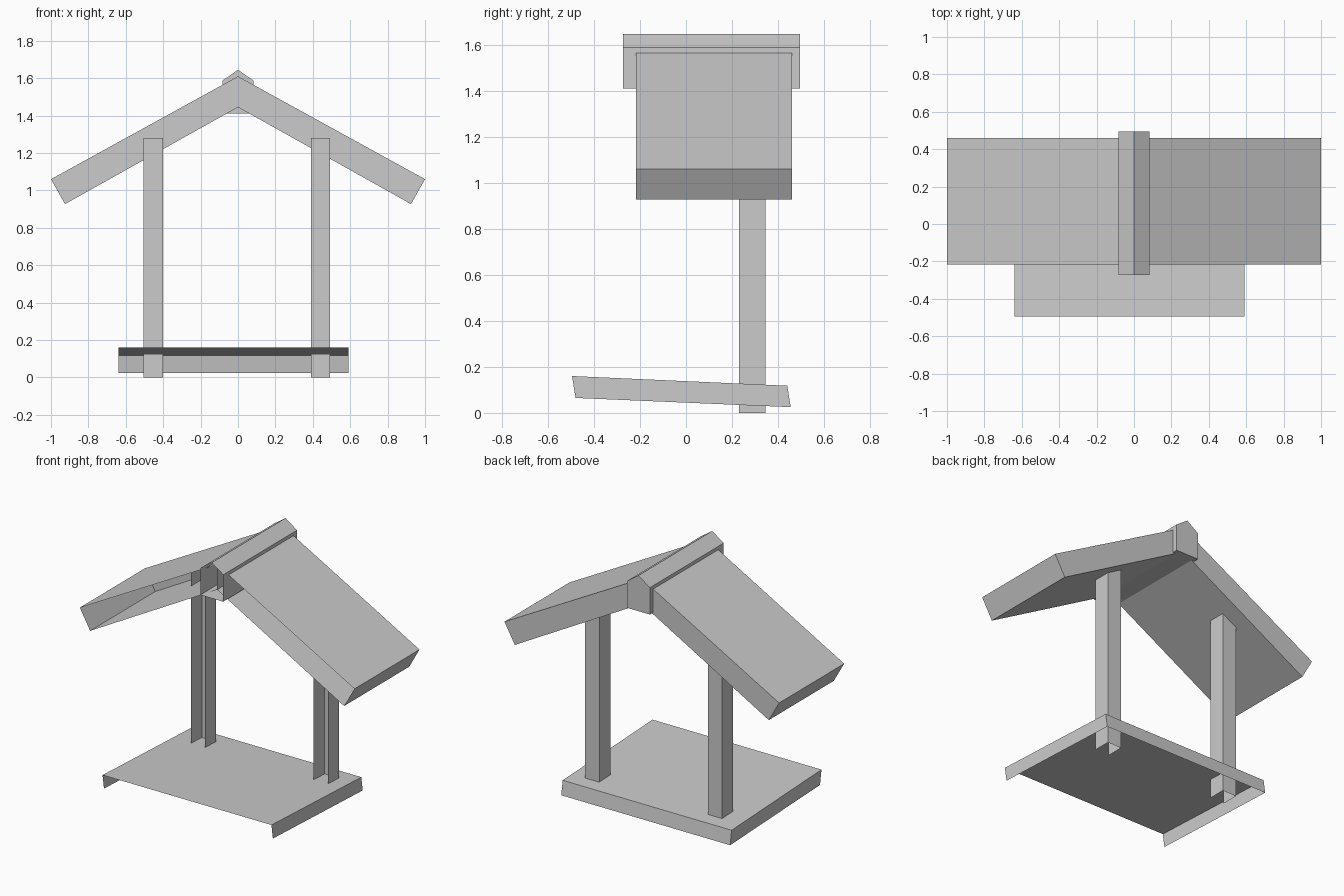
import bpy
import bmesh
from mathutils import Vector

cube = bpy.data.objects.get("Cube")
if cube:
    bpy.data.objects.remove(cube, do_unlink=True)

# One plain grey for the whole shelter
grey = bpy.data.materials.new("plain_grey")
grey.use_nodes = True
colour = (0.6, 0.6, 0.6, 1.0)
grey.diffuse_color = colour
grey.node_tree.nodes["Principled BSDF"].inputs["Base Color"].default_value = colour


def prism(name, profile, axis, start, end, open_sides):
    """Extrude a profile along x or y, then leave out faces looking towards open_sides."""
    def place(a, b, d):
        return (a, d, b) if axis == "y" else (d, a, b)

    bm = bmesh.new()
    near = [bm.verts.new(place(a, b, start)) for a, b in profile]
    face = bm.faces.new(near)
    moved = bmesh.ops.extrude_face_region(bm, geom=[face], use_keep_orig=True)
    verts = [g for g in moved["geom"] if isinstance(g, bmesh.types.BMVert)]
    bmesh.ops.translate(bm, verts=verts, vec=place(0, 0, end - start))
    bmesh.ops.recalc_face_normals(bm, faces=bm.faces)
    unwanted = [f for f in bm.faces
                if any(f.normal.dot(Vector(s)) > 0.95 for s in open_sides)]
    bmesh.ops.delete(bm, geom=unwanted, context="FACES")
    mesh = bpy.data.meshes.new(name)
    bm.to_mesh(mesh)
    bm.free()
    mesh.materials.append(grey)
    obj = bpy.data.objects.new(name, mesh)
    bpy.context.collection.objects.link(obj)
    return obj


FRONT = (0, -1, 0)
BELOW = (0, 0, -1)

# Tilted floor, a shallow tray open at the front and underneath
prism("floor", [(-0.495, 0.16), (-0.48, 0.065), (0.455, 0.025), (0.44, 0.118)],
      "x", -0.64, 0.59, [FRONT, BELOW])

# Two posts, hollow channels open at the front and at the foot
for side, x in (("right", -0.505), ("left", 0.39)):
    prism(side + "_post", [(x, 0), (x + 0.103, 0), (x + 0.103, 1.28), (x, 1.28)],
          "y", 0.23, 0.345, [FRONT, BELOW])

# Mirrored roof slabs with an open front
for side, s in (("right", -1), ("left", 1)):
    prism(side + "_roof_slab",
          [(0, 1.61), (s, 1.06), (s * 0.925, 0.927), (0, 1.445)],
          "y", -0.217, 0.46, [FRONT])

# Ridge cap over the join, also open at the front
prism("ridge_cap",
      [(-0.083, 1.41), (0.083, 1.41), (0.083, 1.587), (0, 1.645), (-0.083, 1.587)],
      "y", -0.273, 0.495, [FRONT])
